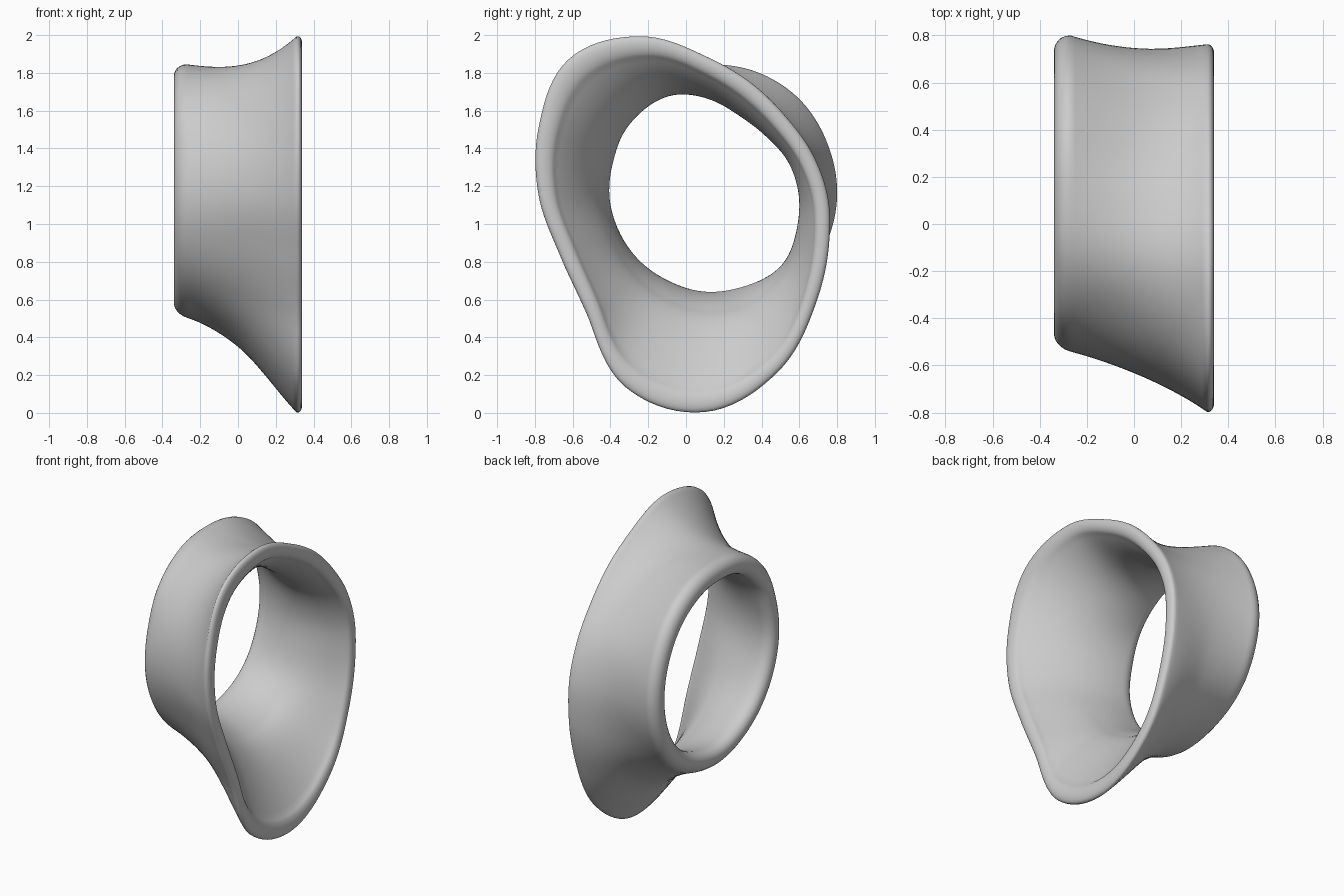
import bpy, bmesh, math
from mathutils import Vector

cube = bpy.data.objects.get("Cube")
if cube:
    bpy.data.objects.remove(cube, do_unlink=True)

# Outer radii around the tunnel axis, at sixteen equal angles from +y towards +z
CENTRE_Y, CENTRE_Z = 0.1, 1.15
NARROW = [.70, .705, .715, .71, .695, .70, .685, .655, .64, .625, .622, .625, .645, .66, .68, .69]
WAIST = [.645, .63, .61, .615, .665, .733, .752, .75, .73, .70, .715, .765, .80, .785, .73, .67]
FLARE = [.65, .61, .60, .645, .74, .913, 1.02, .952, .88, .83, .885, 1.097, 1.145, 1.01, .825, .71]
X0, X1, X2 = -0.27, 0.0, 0.31
AROUND, ALONG, CAP = 144, 28, 12


def periodic(values, t):
    """Smooth closed interpolation, with t in turns."""
    n = len(values)
    i = math.floor(t * n)
    f = t * n - i
    a, b, c, d = (values[(i + k) % n] for k in (-1, 0, 1, 2))
    return b + f / 2 * (c - a + f * (2*a - 5*b + 4*c - d + f * (3*(b - c) + d - a)))


def along(a, b, c, x):
    """Parabola through the three stations."""
    return (a * (x - X1) * (x - X2) / ((X0 - X1) * (X0 - X2))
            + b * (x - X0) * (x - X2) / ((X1 - X0) * (X1 - X2))
            + c * (x - X0) * (x - X1) / ((X2 - X0) * (X2 - X1)))


def rounded(start, lead, tail, end):
    """Inner points of a rounded lip between two wall points."""
    for k in range(1, CAP):
        t = k / CAP
        s = 1 - t
        yield (s**3 * start + 3 * s * s * t * (start + lead)
               + 3 * s * t * t * (end + tail) + t**3 * end)


def section(turn):
    """Closed wall section as (x, radius) points."""
    radii = [periodic(v, turn) for v in (NARROW, WAIST, FLARE)]
    height = math.sin(2 * math.pi * turn)
    lift, swell = max(height, 0), 4 * max(-height, 0)

    def outer(x):
        return (along(*radii, x) + lift * (x - X0) * (x - X1) * (x - X2)
                + swell * max(x, 0) ** 2 * (X2 - x))

    def slope(x):
        return (outer(x + .01) - outer(x - .01)) / .02

    def inner(x):
        return outer(x) - along(.13, .147, .085, x) * math.hypot(1, slope(x))

    xs = [X0 + (X2 - X0) * k / ALONG for k in range(ALONG + 1)]
    outside = [Vector((x, outer(x))) for x in xs]
    inside = [Vector((x, inner(x))) for x in reversed(xs)]
    flare_lip = rounded(outside[-1], Vector((.04, .01 * slope(X2))),
                        Vector((.04, .03 * slope(X2))), inside[0])
    narrow_lip = rounded(inside[-1], Vector((-.093, 0)),
                         Vector((-.093, -.093 * max(slope(X0), 0))), outside[0])
    return outside + list(flare_lip) + inside + list(narrow_lip)


# Sweep the wall section around the axis
bm = bmesh.new()
rings = []
for i in range(AROUND):
    angle = 2 * math.pi * i / AROUND
    rings.append([bm.verts.new((x, CENTRE_Y + r * math.cos(angle), CENTRE_Z + r * math.sin(angle)))
                  for x, r in section(i / AROUND)])
for i, ring in enumerate(rings):
    after = rings[(i + 1) % AROUND]
    for j in range(len(ring)):
        k = (j + 1) % len(ring)
        bm.faces.new((ring[j], ring[k], after[k], after[j]))
bmesh.ops.recalc_face_normals(bm, faces=bm.faces)
mesh = bpy.data.meshes.new("flared_ring")
bm.to_mesh(mesh)
bm.free()
ring_object = bpy.data.objects.new("flared_ring", mesh)
bpy.context.collection.objects.link(ring_object)

# Plain grey finish
grey = bpy.data.materials.new("light_grey")
grey.use_nodes = True
grey.diffuse_color = (0.6, 0.6, 0.6, 1)
grey.node_tree.nodes["Principled BSDF"].inputs["Base Color"].default_value = (0.6, 0.6, 0.6, 1)
mesh.materials.append(grey)

bpy.ops.object.select_all(action='DESELECT')
ring_object.select_set(True)
bpy.context.view_layer.objects.active = ring_object
bpy.ops.object.shade_smooth_by_angle(angle=math.radians(80))
